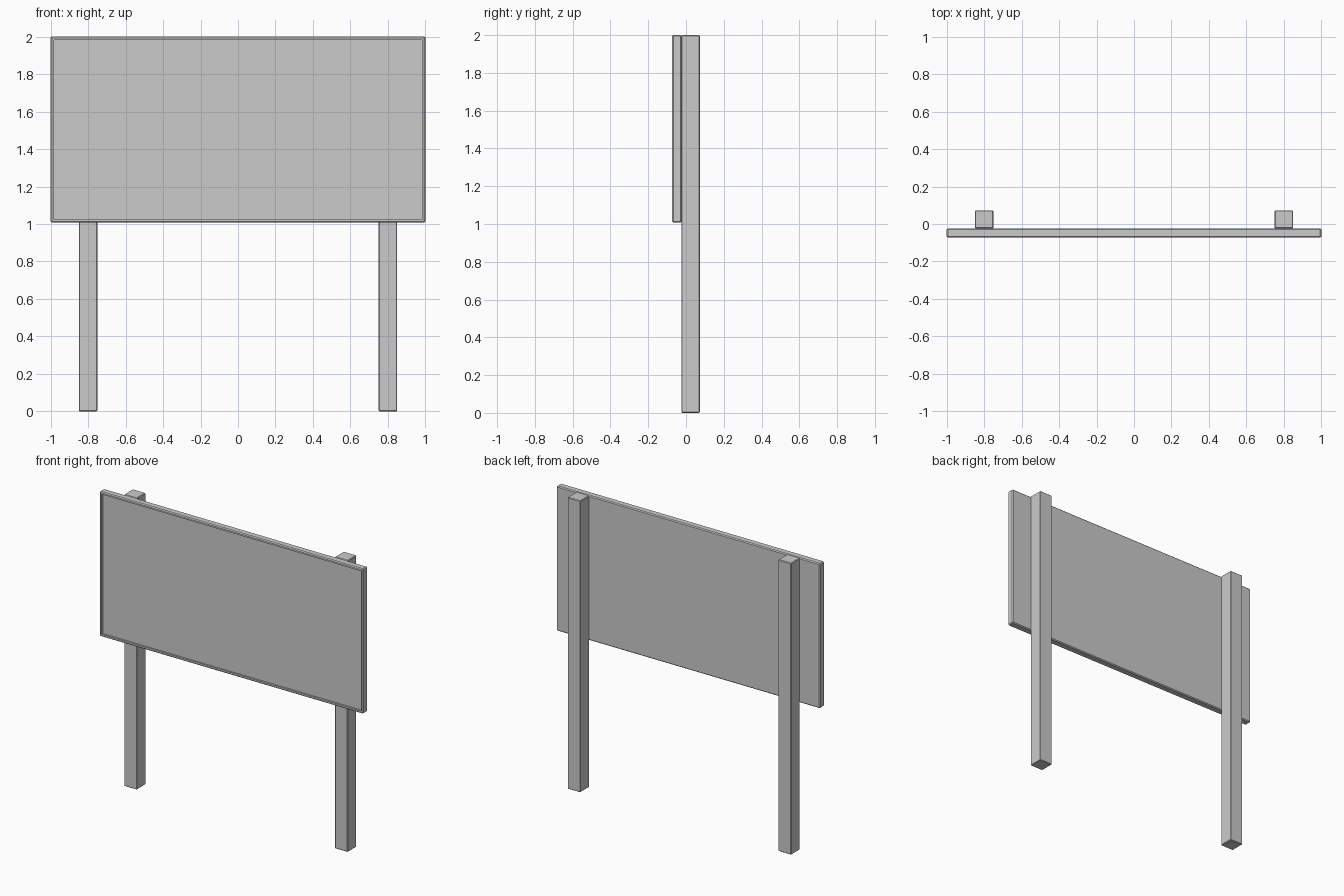
import bpy, bmesh
from mathutils import Vector

if "Cube" in bpy.data.objects:
    bpy.data.objects.remove(bpy.data.objects["Cube"])


def make_box(name, lo, hi, bevel, recess=None):
    """Box between two corners; recess = (rim width, depth) sinks the front face."""
    lo, hi = Vector(lo), Vector(hi)
    bm = bmesh.new()
    bmesh.ops.create_cube(bm, size=1)
    for v in bm.verts:
        v.co = Vector((v.co[i] * (hi[i] - lo[i]) + (lo[i] + hi[i]) / 2 for i in range(3)))
    outer = list(bm.edges)
    if recess:
        rim, depth = recess
        bm.normal_update()
        front = min(bm.faces, key=lambda f: f.calc_center_median().y)
        bmesh.ops.inset_region(bm, faces=[front], thickness=rim)
        inner = bmesh.ops.extrude_discrete_faces(bm, faces=[front])["faces"][0]
        for v in inner.verts:
            v.co.y += depth
    bmesh.ops.bevel(bm, geom=[e for e in outer if e.is_valid], offset=bevel,
                    segments=1, affect='EDGES')
    bmesh.ops.recalc_face_normals(bm, faces=bm.faces)
    mesh = bpy.data.meshes.new(name)
    bm.to_mesh(mesh)
    bm.free()
    obj = bpy.data.objects.new(name, mesh)
    bpy.context.collection.objects.link(obj)
    return obj


# Sign board with a raised rim around the sunken front
make_box("sign_board", (-1, -0.073, 1.007), (1, -0.024, 2.0), 0.006, recess=(0.024, 0.012))

# Two square posts standing behind the board
for side, x in (("left", -0.8), ("right", 0.8)):
    make_box(side + "_post", (x - 0.049, -0.024, 0), (x + 0.049, 0.073, 2.0), 0.004)
